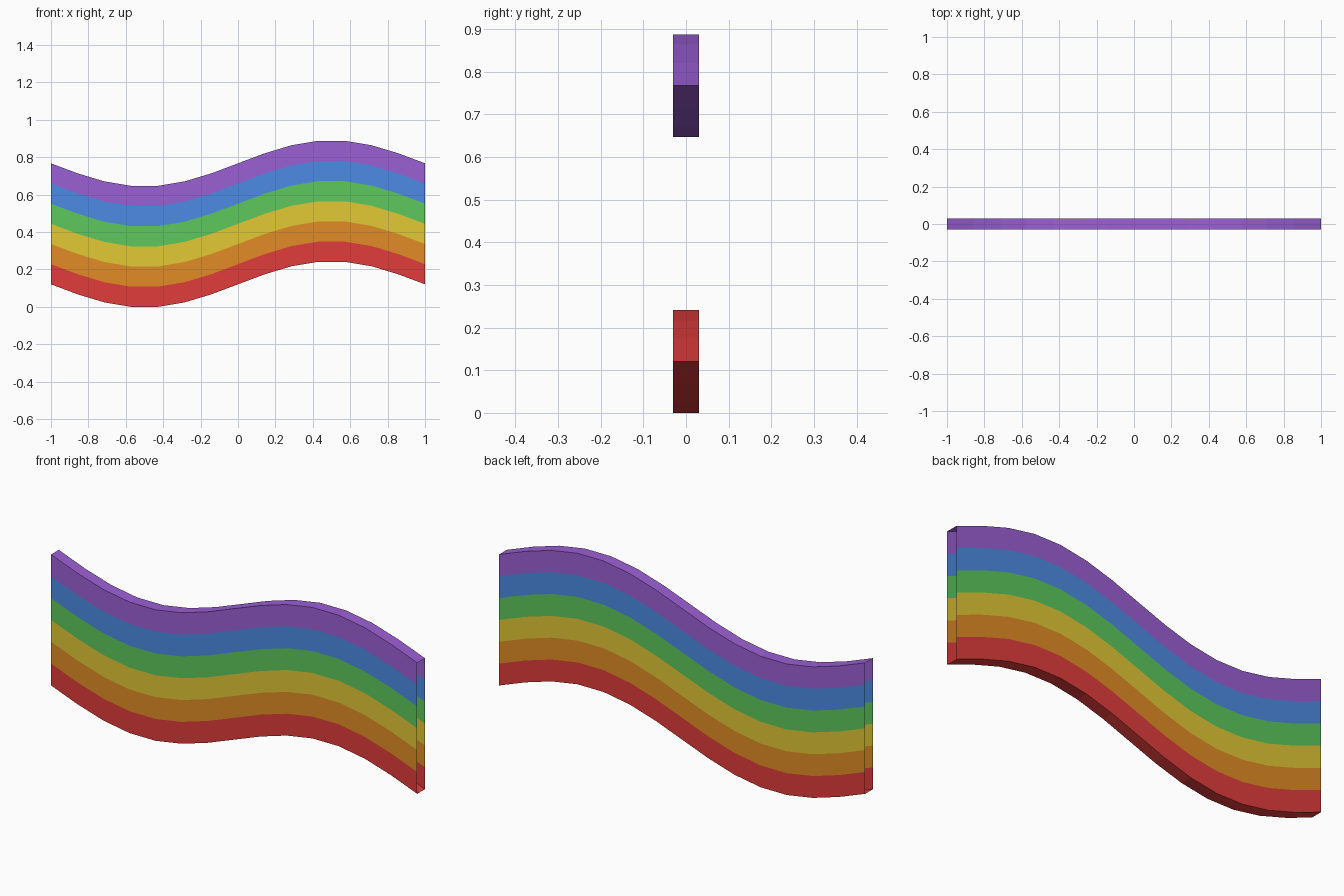
import bpy
import bmesh
from math import sin, pi

cube = bpy.data.objects.get("Cube")
if cube:
    bpy.data.objects.remove(cube, do_unlink=True)

SEGMENTS = 14
HALF_DEPTH = 0.03
BAND_HEIGHT = 0.1078
WAVE = 0.1236
MID = 0.1205

# Stripe colours from bottom to top
COLOURS = {
    "red": (0.76, 0.045, 0.045),
    "orange": (0.76, 0.26, 0.018),
    "yellow": (0.76, 0.58, 0.035),
    "green": (0.11, 0.58, 0.11),
    "blue": (0.075, 0.26, 0.78),
    "purple": (0.33, 0.115, 0.66),
}
BANDS = len(COLOURS)


def make_material(name, rgb):
    mat = bpy.data.materials.new(name)
    mat.use_nodes = True
    mat.diffuse_color = (*rgb, 1)
    mat.node_tree.nodes["Principled BSDF"].inputs["Base Color"].default_value = (*rgb, 1)
    return mat


# Cross-section: up the front, then down the back
levels = [i * BAND_HEIGHT for i in range(BANDS + 1)]
section = [(-HALF_DEPTH, z) for z in levels] + [(HALF_DEPTH, z) for z in reversed(levels)]

# Sweep the section along a sine wave, leaving both ends open
bm = bmesh.new()
rings = []
for i in range(SEGMENTS + 1):
    x = 2 * i / SEGMENTS - 1
    lift = MID + WAVE * sin(pi * x)
    rings.append([bm.verts.new((x, y, z + lift)) for y, z in section])

count = len(section)
for a, b in zip(rings, rings[1:]):
    for k in range(count):
        n = (k + 1) % count
        face = bm.faces.new((a[k], b[k], b[n], a[n]))
        # Front and back stripes match; the rims take the outermost colours
        face.material_index = max(0, min(k, BANDS - 1, 2 * BANDS - k))

mesh = bpy.data.meshes.new("wavy_rainbow_band")
bm.to_mesh(mesh)
bm.free()
for name, rgb in COLOURS.items():
    mesh.materials.append(make_material(name, rgb))
band = bpy.data.objects.new("wavy_rainbow_band", mesh)
bpy.context.collection.objects.link(band)
